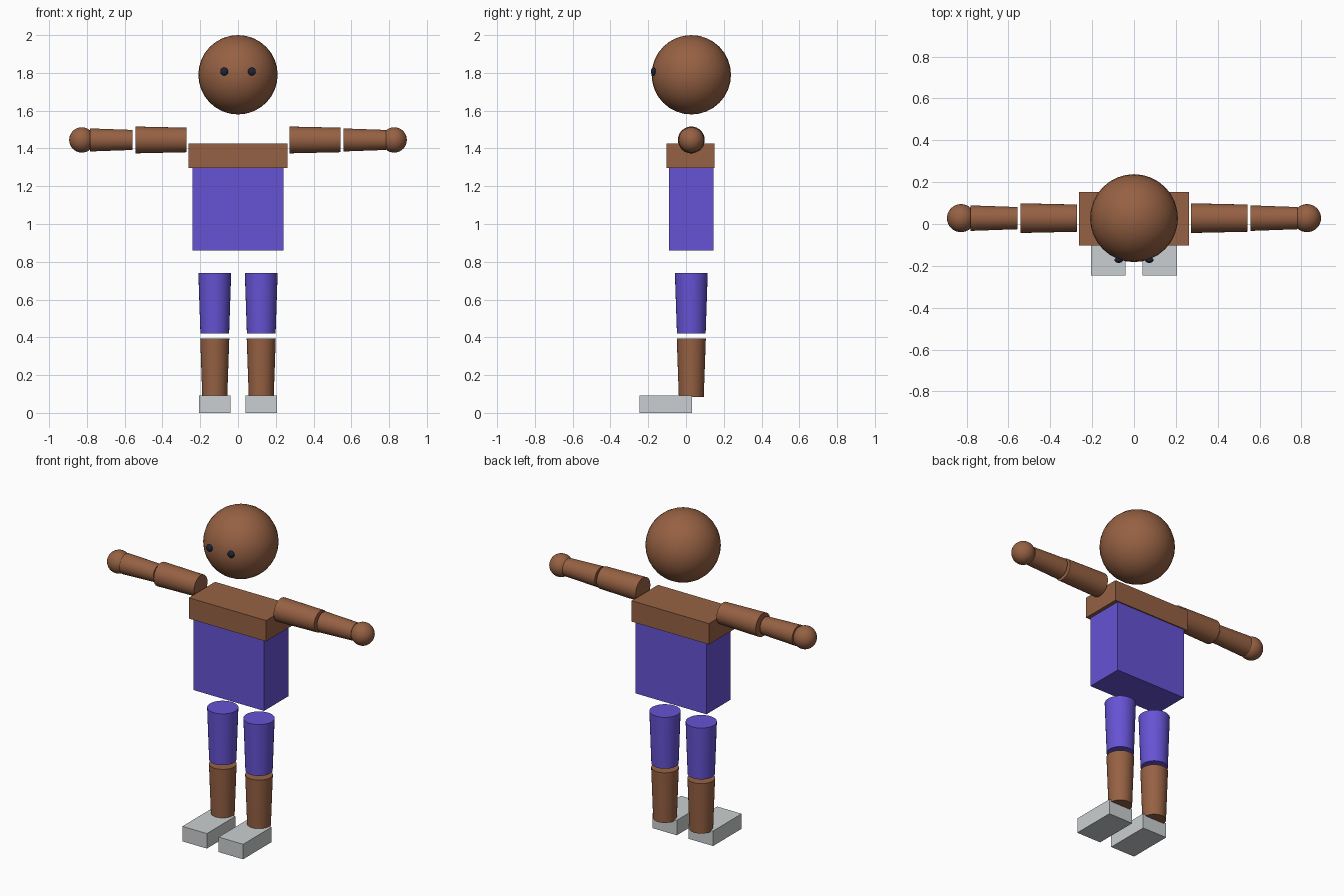
import bpy, math

if "Cube" in bpy.data.objects:
    bpy.data.objects.remove(bpy.data.objects["Cube"])


def material(name, r, g, b):
    m = bpy.data.materials.new(name)
    lin = lambda c: ((c / 255 + 0.055) / 1.055) ** 2.4
    m.diffuse_color = (lin(r), lin(g), lin(b), 1)
    m.use_nodes = True
    m.node_tree.nodes["Principled BSDF"].inputs["Base Color"].default_value = m.diffuse_color
    return m


skin = material("brown_skin", 150, 97, 67)
cloth = material("violet_cloth", 101, 83, 212)
grey = material("grey_shoe", 203, 207, 209)
dark = material("dark_eye", 28, 36, 56)

Y = 0.028  # depth of the body axis


def finish(name, mat, smooth=True):
    o = bpy.context.object
    o.name = name
    o.data.materials.append(mat)
    bpy.ops.object.transform_apply(location=False, rotation=True, scale=True)
    if smooth:
        bpy.ops.object.shade_smooth_by_angle(angle=math.radians(35))
    return o


def box(name, mat, x, y, z):
    """Box from (min, max) pairs."""
    lo_hi = (x, y, z)
    bpy.ops.mesh.primitive_cube_add(size=1, location=[(a + b) / 2 for a, b in lo_hi])
    bpy.context.object.scale = [b - a for a, b in lo_hi]
    finish(name, mat, False)


def ball(name, mat, loc, r, flat=1.0):
    bpy.ops.mesh.primitive_uv_sphere_add(segments=32, ring_count=16, radius=r, location=loc)
    bpy.context.object.scale = (1, flat, 1)
    finish(name, mat)


def limb(name, mat, loc, r_low, r_high, length, along_x=False):
    """Tapered cylinder running up z, or towards +x."""
    bpy.ops.mesh.primitive_cone_add(vertices=32, radius1=r_low, radius2=r_high, depth=length,
                                    location=loc, rotation=(0, math.pi / 2 if along_x else 0, 0))
    finish(name, mat)


# Trunk and head
box("torso", cloth, (-0.24, 0.24), (-0.09, 0.145), (0.86, 1.297))
box("shoulders", skin, (-0.262, 0.262), (-0.103, 0.152), (1.297, 1.425))
ball("head", skin, (0, Y, 1.79), 0.21)

for side, s in (("left", 1), ("right", -1)):
    # Eye
    ball(side + "_eye", dark, (s * 0.073, -0.172, 1.807), 0.021, 0.65)
    # Arm: both arms narrow towards +x
    limb(side + "_upper_arm", skin, (s * 0.407, Y, 1.445), 0.071, 0.065, 0.27, True)
    limb(side + "_forearm", skin, (s * 0.67, Y, 1.445), 0.061, 0.053, 0.225, True)
    ball(side + "_hand", skin, (s * 0.827, Y, 1.445), 0.067)
    # Leg
    limb(side + "_thigh", cloth, (s * 0.123, Y, 0.58), 0.076, 0.087, 0.32)
    limb(side + "_shin", skin, (s * 0.123, Y, 0.239), 0.066, 0.077, 0.312)
    # Shoe
    box(side + "_shoe", grey, sorted((s * 0.04, s * 0.206)), (-0.245, 0.032), (0, 0.092))
